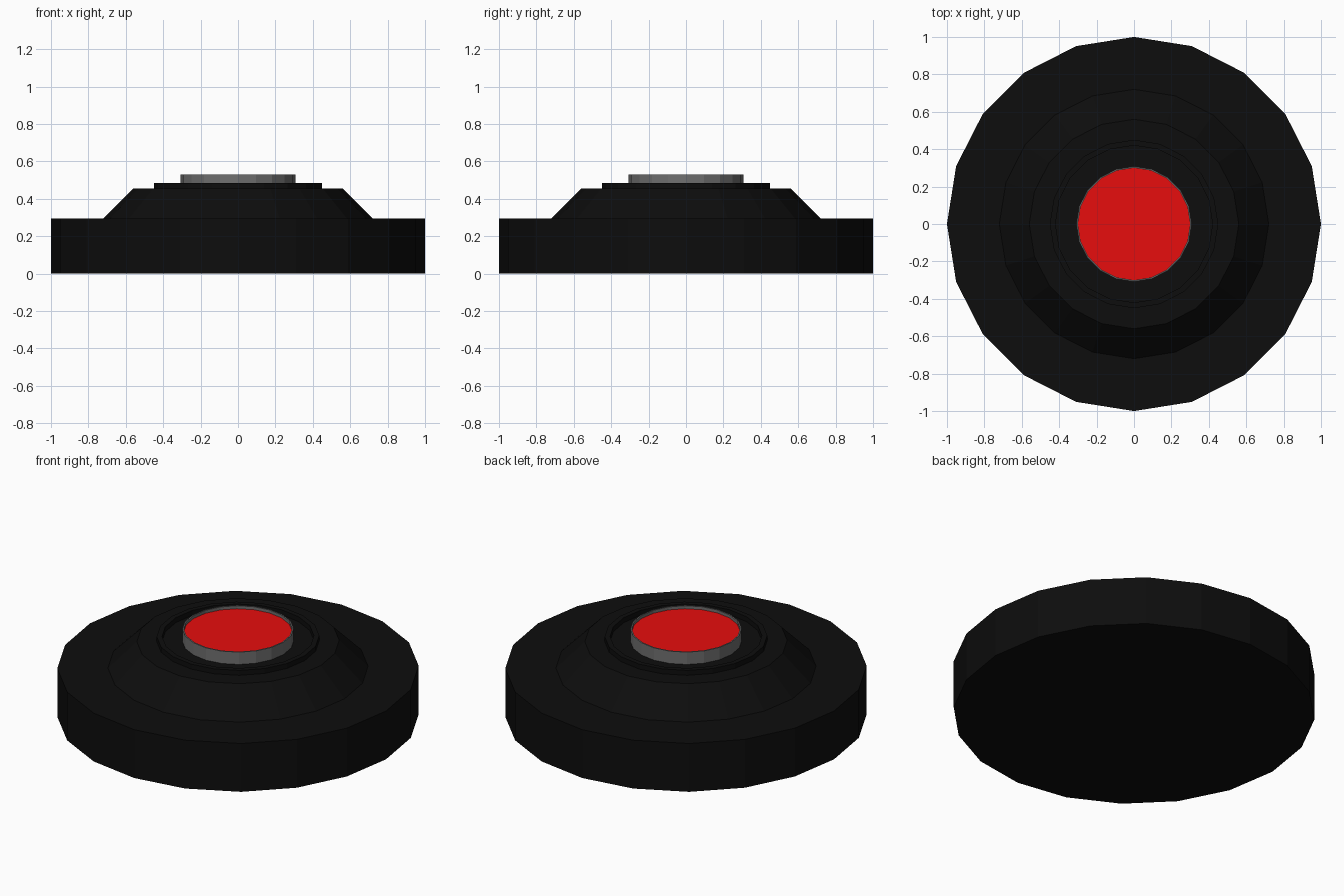
import bpy, bmesh
from math import cos, sin, tau

if "Cube" in bpy.data.objects:
    bpy.data.objects.remove(bpy.data.objects["Cube"])

SIDES = 20


def material(name, rgb):
    mat = bpy.data.materials.new(name)
    mat.diffuse_color = (*rgb, 1)
    mat.use_nodes = True
    mat.node_tree.nodes["Principled BSDF"].inputs["Base Color"].default_value = mat.diffuse_color
    return mat


def lathe(name, profile, mat):
    """Revolve (radius, height) points around z; both ends are capped."""
    bm = bmesh.new()
    rings = [[bm.verts.new((r * cos(tau * i / SIDES), r * sin(tau * i / SIDES), z))
              for i in range(SIDES)] for r, z in profile]
    for low, high in zip(rings, rings[1:]):
        for i in range(SIDES):
            j = (i + 1) % SIDES
            bm.faces.new((low[i], low[j], high[j], high[i]))
    bm.faces.new(rings[0][::-1])
    bm.faces.new(rings[-1])
    mesh = bpy.data.meshes.new(name)
    bm.to_mesh(mesh)
    bm.free()
    mesh.materials.append(mat)
    obj = bpy.data.objects.new(name, mesh)
    bpy.context.collection.objects.link(obj)
    return obj


black = material("black_casing", (0.004, 0.004, 0.004))
grey = material("grey_metal", (0.16, 0.16, 0.16))
red = material("red_button", (0.8, 0.004, 0.004))

# Casing: drum, sloped shoulder, raised collar with a shallow recess
lathe("casing", [(1, 0), (1, 0.295), (0.72, 0.295), (0.56, 0.455), (0.45, 0.455),
                 (0.45, 0.485), (0.42, 0.485), (0.42, 0.455)], black)

# Thin-rimmed cup standing in the recess
lathe("button_ring", [(0.308, 0.45), (0.308, 0.53), (0.3, 0.53), (0.3, 0.5)], grey)

# Red pad set just below the rim
lathe("button_pad", [(0.3, 0.502), (0.3, 0.512)], red)
